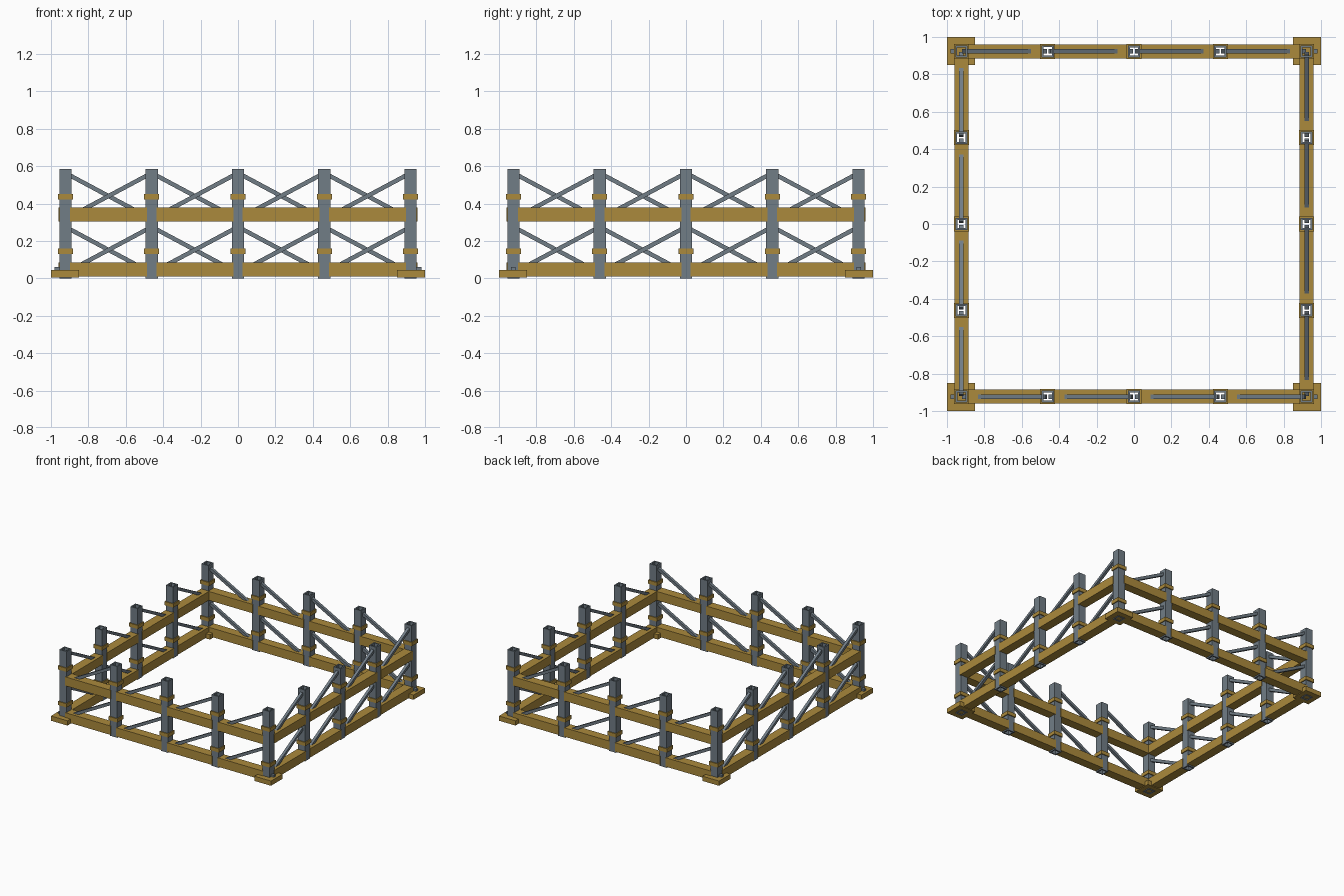
import bpy
import bmesh
import math
from mathutils import Matrix, Vector

if "Cube" in bpy.data.objects:
    bpy.data.objects.remove(bpy.data.objects["Cube"])

R = 0.923          # distance from centre to each wall line
BAY = R / 2        # spacing between posts


def material(name, rgb):
    m = bpy.data.materials.new(name)
    m.diffuse_color = (*rgb, 1)
    m.use_nodes = True
    m.node_tree.nodes["Principled BSDF"].inputs["Base Color"].default_value = m.diffuse_color
    return m


STEEL = material("blue grey steel", (0.165, 0.205, 0.24))
GOLD = material("ochre timber", (0.41, 0.255, 0.045))


def add_box(bm, centre, size, rot=Matrix()):
    mat = Matrix.Translation(centre) @ rot @ Matrix.Diagonal((*size, 1))
    bmesh.ops.create_cube(bm, size=1, matrix=mat)


def add_tube(bm, x, y, z0, z1, outer, inner):
    """Square tube, open at both ends."""
    rings = []
    for h, z in ((outer, z0), (outer, z1), (inner, z1), (inner, z0)):
        rings.append([bm.verts.new((x + sx * h, y + sy * h, z))
                      for sx, sy in ((-1, -1), (1, -1), (1, 1), (-1, 1))])
    for k in range(4):
        a, b = rings[k], rings[(k + 1) % 4]
        for i in range(4):
            j = (i + 1) % 4
            bm.faces.new((a[i], a[j], b[j], b[i]))


def finish(bm, name, mat):
    bmesh.ops.recalc_face_normals(bm, faces=bm.faces)
    me = bpy.data.meshes.new(name)
    bm.to_mesh(me)
    bm.free()
    me.materials.append(mat)
    ob = bpy.data.objects.new(name, me)
    bpy.context.collection.objects.link(ob)
    return ob


# One wall is built along the front, then turned to make the other three
for side, label in enumerate(("front", "right", "back", "left")):
    turn = Matrix.Rotation(side * math.pi / 2, 4, 'Z')
    posts, collars, rails, braces, foot = (bmesh.new() for _ in range(5))

    for i in range(4):
        x = -R + i * BAY
        mid = x + BAY / 2

        # Hollow post with two collars
        add_tube(posts, x, -R, 0, 0.585, 0.0325, 0.022)
        for z in (0.145, 0.437):
            add_tube(collars, x, -R, z - 0.015, z + 0.015, 0.04, 0.03)

        # Rail sections between posts
        for z in (0.047, 0.341):
            add_box(rails, (mid, -R, z), (BAY - 0.05, 0.075, 0.073))

        # Diagonal braces, rising to the right
        run, rise = BAY - 0.02, 0.236
        tilt = Matrix.Rotation(-math.atan2(rise, run), 4, 'Y')
        for z in (0.152, 0.44):
            add_box(braces, (mid, -R, z),
                    (math.hypot(run, rise), 0.023, 0.023), tilt)

    # Corner foot
    add_box(foot, (-0.925, -0.925, 0.0245), (0.15, 0.15, 0.039))

    for bm, part, mat in ((posts, "posts", STEEL), (collars, "collars", GOLD),
                          (rails, "rails", GOLD), (braces, "braces", STEEL),
                          (foot, "corner_foot", GOLD)):
        bm.transform(turn)
        finish(bm, f"{label}_{part}", mat)

# Small anchor lugs on the corner feet
lugs = bmesh.new()
for sx in (-1, 1):
    for sy in (-1, 1):
        add_box(lugs, Vector((sx * 0.966, sy * R, 0.05)), (0.03, 0.024, 0.02))
finish(lugs, "anchor_lugs", STEEL)
